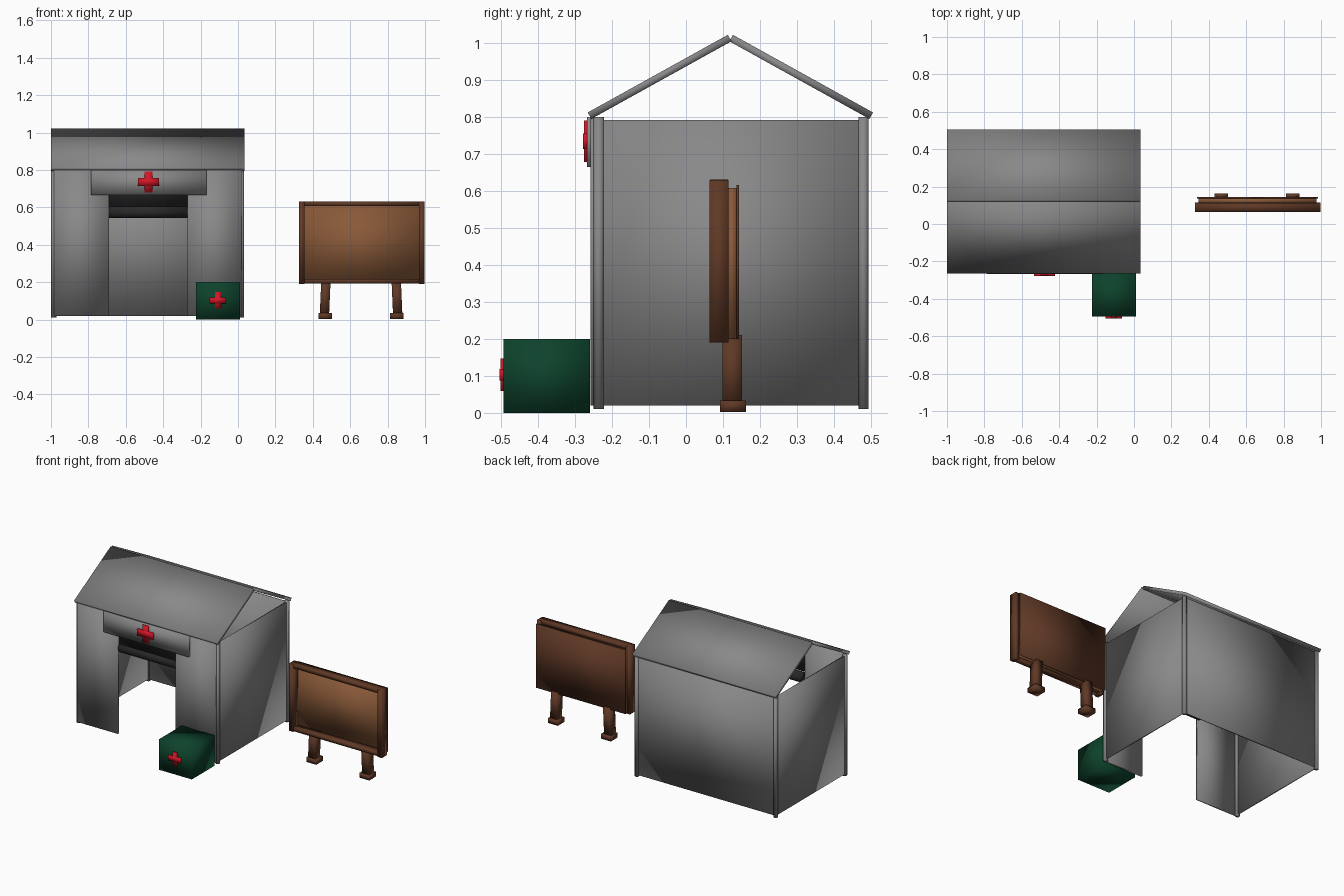
import bpy, math
from mathutils import Vector

if "Cube" in bpy.data.objects:
    bpy.data.objects.remove(bpy.data.objects["Cube"])


def material(name, rgb):
    m = bpy.data.materials.new(name)
    m.diffuse_color = (*rgb, 1)
    m.use_nodes = True
    m.node_tree.nodes["Principled BSDF"].inputs["Base Color"].default_value = m.diffuse_color
    return m


GREY = material("grey_cloth", (0.25, 0.25, 0.255))
GREEN = material("green", (0.004, 0.056, 0.025))
RED = material("red", (0.65, 0.008, 0.02))
WOOD = material("wood", (0.115, 0.040, 0.019))
PANEL = material("panel", (0.25, 0.10, 0.040))
DARK = material("dark_cloth", (0.022, 0.022, 0.022))


def finish(o, name, mat):
    """Name, colour and soft shading across all edges."""
    o.name = name
    o.data.materials.append(mat)
    for p in o.data.polygons:
        p.use_smooth = True
    return o


def box(name, x, y, z, mat=GREY):
    """Box from (min, max) pairs."""
    lo, hi = Vector((x[0], y[0], z[0])), Vector((x[1], y[1], z[1]))
    bpy.ops.mesh.primitive_cube_add(size=1, location=(lo + hi) / 2)
    o = bpy.context.object
    o.scale = hi - lo
    bpy.ops.object.transform_apply(location=False, rotation=False, scale=True)
    return finish(o, name, mat)


def rod(name, a, b, r, mat=GREY, sides=16):
    """Cylinder between two points."""
    a, b = Vector(a), Vector(b)
    bpy.ops.mesh.primitive_cylinder_add(vertices=sides, radius=r, depth=(b - a).length, location=(a + b) / 2)
    o = bpy.context.object
    o.rotation_euler = (b - a).to_track_quat('Z', 'Y').to_euler()
    return finish(o, name, mat)


def cross(name, x, z, y, size, arm):
    """Plus-shaped badge from two crossed bars."""
    s, a = size / 2, arm / 2
    box(name + "_upright", (x - a, x + a), (y - 0.008, y + 0.002), (z - s, z + s), RED)
    box(name + "_bar", (x - s, x + s), (y - 0.011, y + 0.002), (z - a, z + a), RED)


# Tent corner poles
for x in (-0.985, 0.018):
    for y in (-0.236, 0.48):
        rod("tent_pole", (x, y, 0.01), (x, y, 0.80), 0.014)

# Tent walls
for x in (-0.985, 0.018):
    box("side_wall", (x - 0.005, x + 0.005), (-0.236, 0.48), (0.02, 0.793))
box("back_wall", (-0.985, 0.018), (0.475, 0.485), (0.02, 0.793))
for x in ((-0.985, -0.69), (-0.27, 0.018)):
    box("front_wall", x, (-0.258, -0.244), (0.02, 0.80))

# Rolled door flap above the entrance
box("door_flap", (-0.69, -0.27), (-0.247, -0.241), (0.605, 0.80), DARK)
rod("door_roll", (-0.69, -0.222, 0.576), (-0.27, -0.222, 0.576), 0.033, DARK)

# Sign cloth over the entrance
box("entrance_banner", (-0.787, -0.168), (-0.268, -0.255), (0.665, 0.80))
cross("banner_cross", -0.478, 0.735, -0.268, 0.112, 0.042)

# Roof panels mirrored about the ridge
for side in (-1, 1):
    run, rise = 0.379, 0.210
    half = math.hypot(run, rise) / 2
    o = box("roof_panel", (-1.0, 0.034), (-half, half), (-0.010, 0.010))
    o.location = (-0.483, 0.12 + side * (0.002 + run / 2), 0.804 + rise / 2)
    o.rotation_euler.x = -side * math.atan2(rise, run)

# First aid crate
box("supply_crate", (-0.225, 0.012), (-0.494, -0.26), (0, 0.20), GREEN)
cross("crate_cross", -0.108, 0.103, -0.494, 0.088, 0.032)

# Notice board
for name, z in (("frame_bottom", (0.194, 0.218)), ("frame_top", (0.606, 0.632))):
    box(name, (0.333, 0.990), (0.065, 0.113), z, WOOD)
for x in ((0.325, 0.355), (0.967, 0.997)):
    box("frame_side", x, (0.063, 0.115), (0.19, 0.630), WOOD)
box("board_panel", (0.345, 0.977), (0.112, 0.136), (0.20, 0.608), PANEL)
box("board_back", (0.338, 0.984), (0.136, 0.144), (0.20, 0.617), WOOD)

# Board legs with feet, leaning slightly outwards
for x, s in ((0.466, 1), (0.850, -1)):
    leg = box("board_leg", (x - 0.025, x + 0.025), (0.099, 0.151), (0.02, 0.21), WOOD)
    leg.rotation_euler.y = s * math.radians(2.5)
    box("board_foot", (x - 0.036, x + 0.036), (0.092, 0.162), (0.003, 0.034), WOOD)
